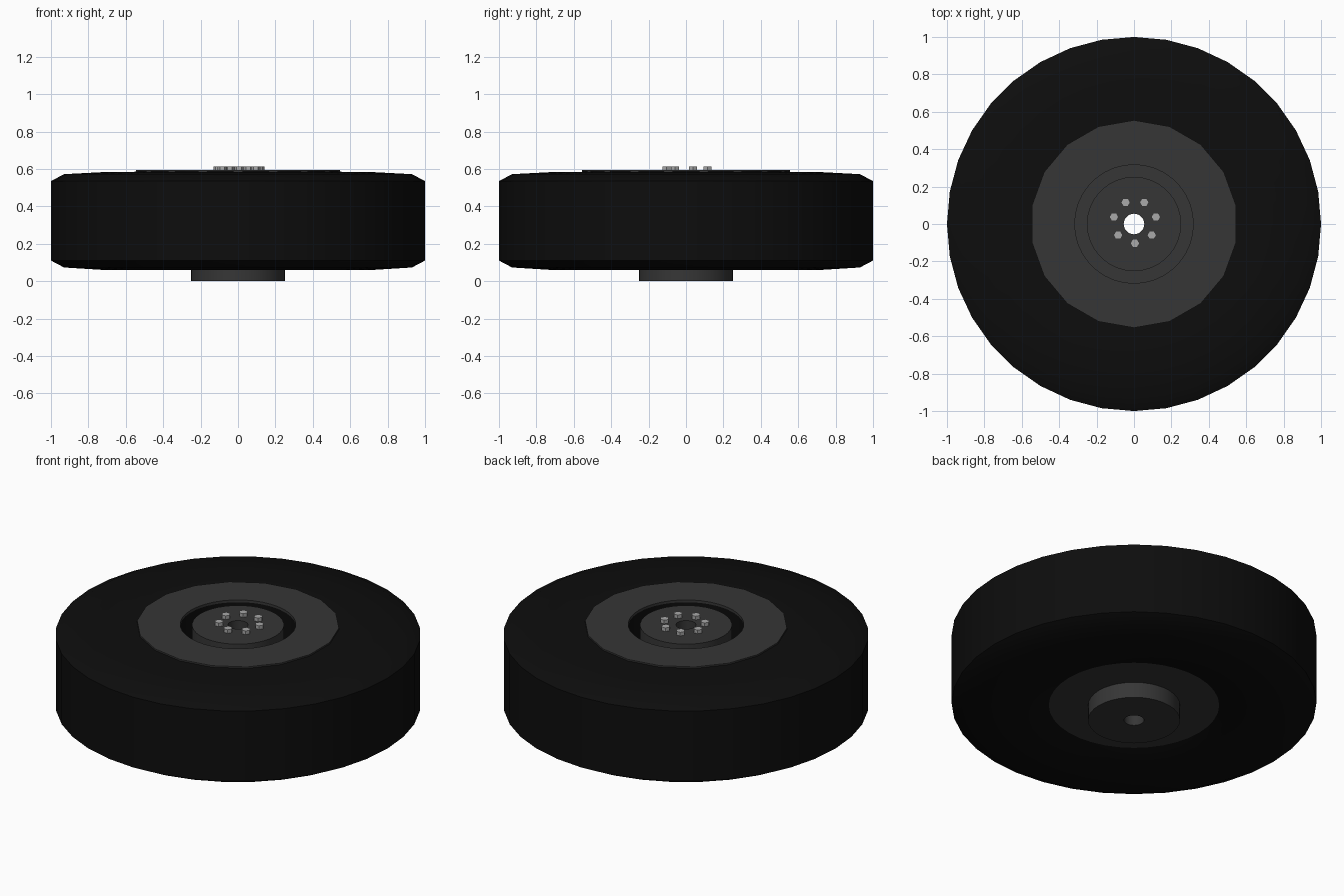
import bpy, bmesh, math
from mathutils import Matrix

cube = bpy.data.objects.get("Cube")
if cube:
    bpy.data.objects.remove(cube, do_unlink=True)


def material(name, rgb):
    m = bpy.data.materials.new(name)
    m.use_nodes = True
    m.diffuse_color = (*rgb, 1)
    bsdf = m.node_tree.nodes["Principled BSDF"]
    bsdf.inputs["Base Color"].default_value = (*rgb, 1)
    return m


rubber = material("black rubber", (0.004, 0.004, 0.004))
metal = material("dark grey metal", (0.037, 0.037, 0.037))
steel = material("light grey steel", (0.40, 0.40, 0.40))


def finish(bm, name, mat, smooth=True):
    bmesh.ops.recalc_face_normals(bm, faces=bm.faces)
    me = bpy.data.meshes.new(name)
    bm.to_mesh(me)
    bm.free()
    me.materials.append(mat)
    ob = bpy.data.objects.new(name, me)
    bpy.context.collection.objects.link(ob)
    if smooth:
        bpy.ops.object.select_all(action='DESELECT')
        ob.select_set(True)
        bpy.context.view_layer.objects.active = ob
        bpy.ops.object.shade_smooth_by_angle(angle=math.radians(30))
    return ob


def ring(name, profile, mat, segs=36, coarse_beyond=None):
    """Revolve a closed (radius, height) profile around z.
    Radii above coarse_beyond get half as many corners."""
    bm = bmesh.new()
    loops = []
    for i in range(segs):
        a = 2 * math.pi * i / segs
        loop = []
        for r, z in profile:
            if coarse_beyond and r > coarse_beyond and i % 2 == 0:
                r *= math.cos(2 * math.pi / segs)
            loop.append(bm.verts.new((r * math.cos(a), r * math.sin(a), z)))
        loops.append(loop)
    n = len(profile)
    for i in range(segs):
        a, b = loops[i], loops[(i + 1) % segs]
        for j in range(n):
            k = (j + 1) % n
            bm.faces.new((a[j], b[j], b[k], a[k]))
    finish(bm, name, mat)


# Tyre with bevelled shoulders and a dished underside
ring("tyre", [
    (0.317, 0.105), (0.467, 0.105), (0.467, 0.095), (0.58, 0.062),
    (0.72, 0.06), (0.93, 0.073), (1.0, 0.11),
    (1.0, 0.535), (0.93, 0.572), (0.72, 0.583), (0.54, 0.585), (0.317, 0.58),
], rubber)

# Coarse-edged rim plate on top
ring("rim_plate", [(0.317, 0.575), (0.555, 0.575), (0.555, 0.594), (0.317, 0.594)],
     metal, coarse_beyond=0.4)

# Inner plate closing the underside around the hub
ring("back_plate", [(0.24, 0.095), (0.467, 0.095), (0.467, 0.106), (0.24, 0.106)], metal)

# Hub drum with an axle bore
ring("hub", [(0.055, 0.0), (0.252, 0.0), (0.252, 0.591), (0.055, 0.591)], metal)

# Seven hexagonal wheel bolts
for i in range(7):
    a = -math.pi / 2 + 2 * math.pi * i / 7
    bm = bmesh.new()
    bmesh.ops.create_cone(bm, cap_ends=True, segments=6, radius1=0.025,
                          radius2=0.025, depth=0.025,
                          matrix=Matrix.Rotation(math.pi / 2, 4, 'Z'))
    bolt = finish(bm, f"wheel_bolt_{i + 1}", steel, smooth=False)
    bolt.location = (0.005 + 0.115 * math.cos(a), 0.012 + 0.115 * math.sin(a), 0.6005)
